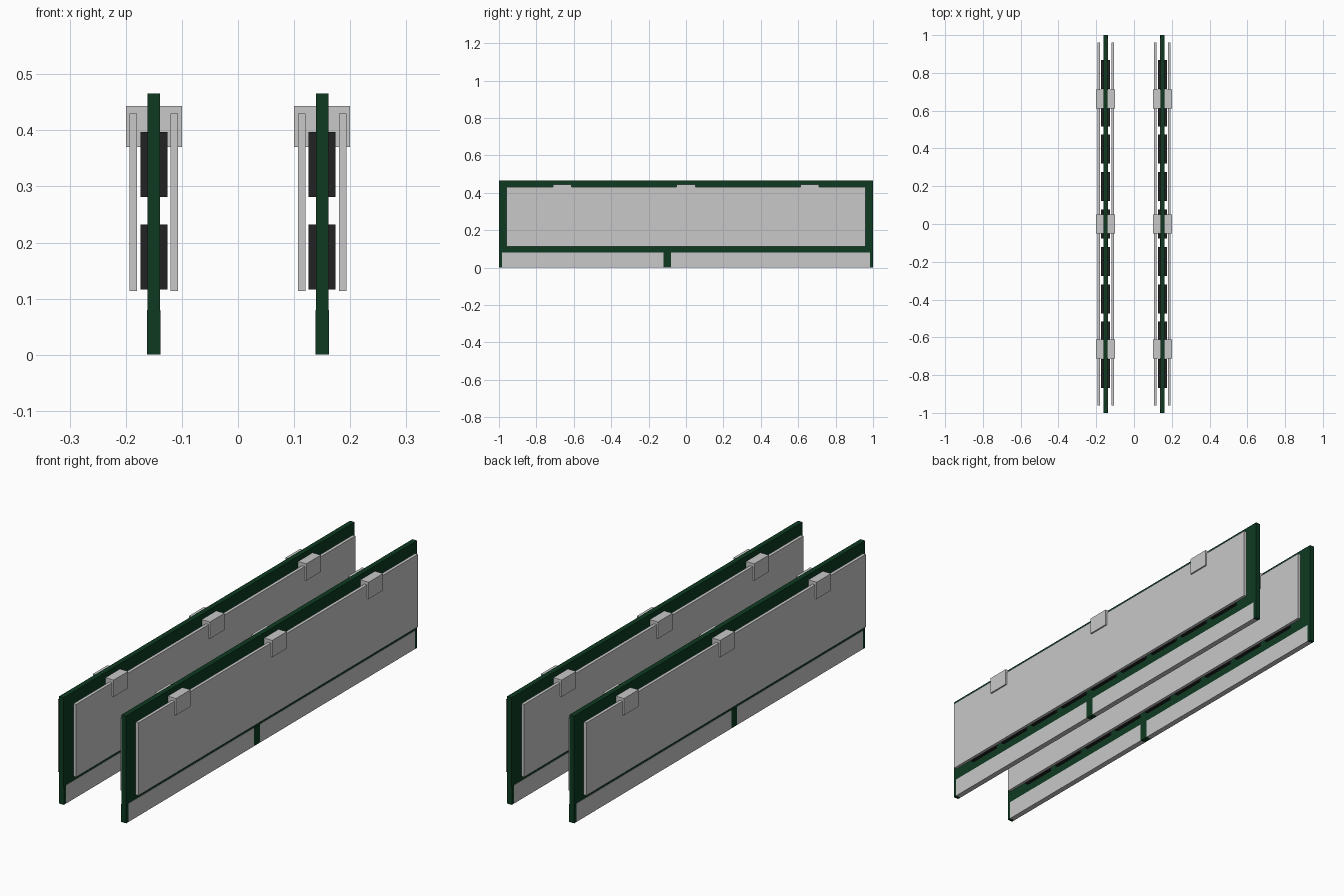
import bpy
import bmesh
from mathutils import Matrix

if "Cube" in bpy.data.objects:
    bpy.data.objects.remove(bpy.data.objects["Cube"], do_unlink=True)


def make_material(name, rgb):
    mat = bpy.data.materials.new(name)
    mat.use_nodes = True
    color = (*rgb, 1)
    mat.diffuse_color = color
    mat.node_tree.nodes["Principled BSDF"].inputs["Base Color"].default_value = color
    return mat


green = make_material("board green", (0.004, 0.042, 0.015))
silver = make_material("silver grey", (0.58, 0.58, 0.58))
black = make_material("chip black", (0.017, 0.016, 0.017))


def boxes(name, mat, spans):
    """One object from boxes given as x, y and z ranges."""
    bm = bmesh.new()
    for span in spans:
        centre = [(a + b) / 2 for a, b in span]
        size = [b - a for a, b in span]
        bmesh.ops.create_cube(
            bm, size=1,
            matrix=Matrix.Translation(centre) @ Matrix.Diagonal((*size, 1)))
    mesh = bpy.data.meshes.new(name)
    bm.to_mesh(mesh)
    bm.free()
    mesh.materials.append(mat)
    obj = bpy.data.objects.new(name, mesh)
    bpy.context.collection.objects.link(obj)


def around(centre, half):
    return (centre - half, centre + half)


CONTACT_Z = (0, 0.08)
CHIP_ROWS = ((0.116, 0.232), (0.281, 0.397))

for label, x in (("left", 0.15), ("right", -0.15)):
    # Circuit board
    boxes(f"{label}_board", green, [(around(x, 0.011), (-1, 1), (0.078, 0.466))])

    # Green end strips and key divider beside the contacts
    boxes(f"{label}_edge_strips", green,
          [(around(x, 0.012), y, (0, 0.078))
           for y in ((-1, -0.984), (-0.12, -0.08), (0.984, 1))])

    # Contact strips along the bottom edge
    boxes(f"{label}_contacts", silver,
          [(around(x, 0.0122), y, CONTACT_Z)
           for y in ((-0.984, -0.12), (-0.08, 0.984))])

    # Two rows of memory chips, showing on both faces
    boxes(f"{label}_chips", black,
          [(around(x + side * 0.0175, 0.0065), around(i * 0.198, 0.077), z)
           for side in (-1, 1) for i in range(-4, 5) for z in CHIP_ROWS])

    # Heat spreader plates
    boxes(f"{label}_heat_spreaders", silver,
          [(around(x + side * 0.0365, 0.0068), (-0.96, 0.96), (0.114, 0.43))
           for side in (-1, 1)])

    # Clips over the spreaders, split by the board
    boxes(f"{label}_clips", silver,
          [(around(x + side * 0.0305, 0.0195), around(y, 0.05), (0.37, 0.443))
           for side in (-1, 1) for y in (-0.662, 0, 0.662)])
